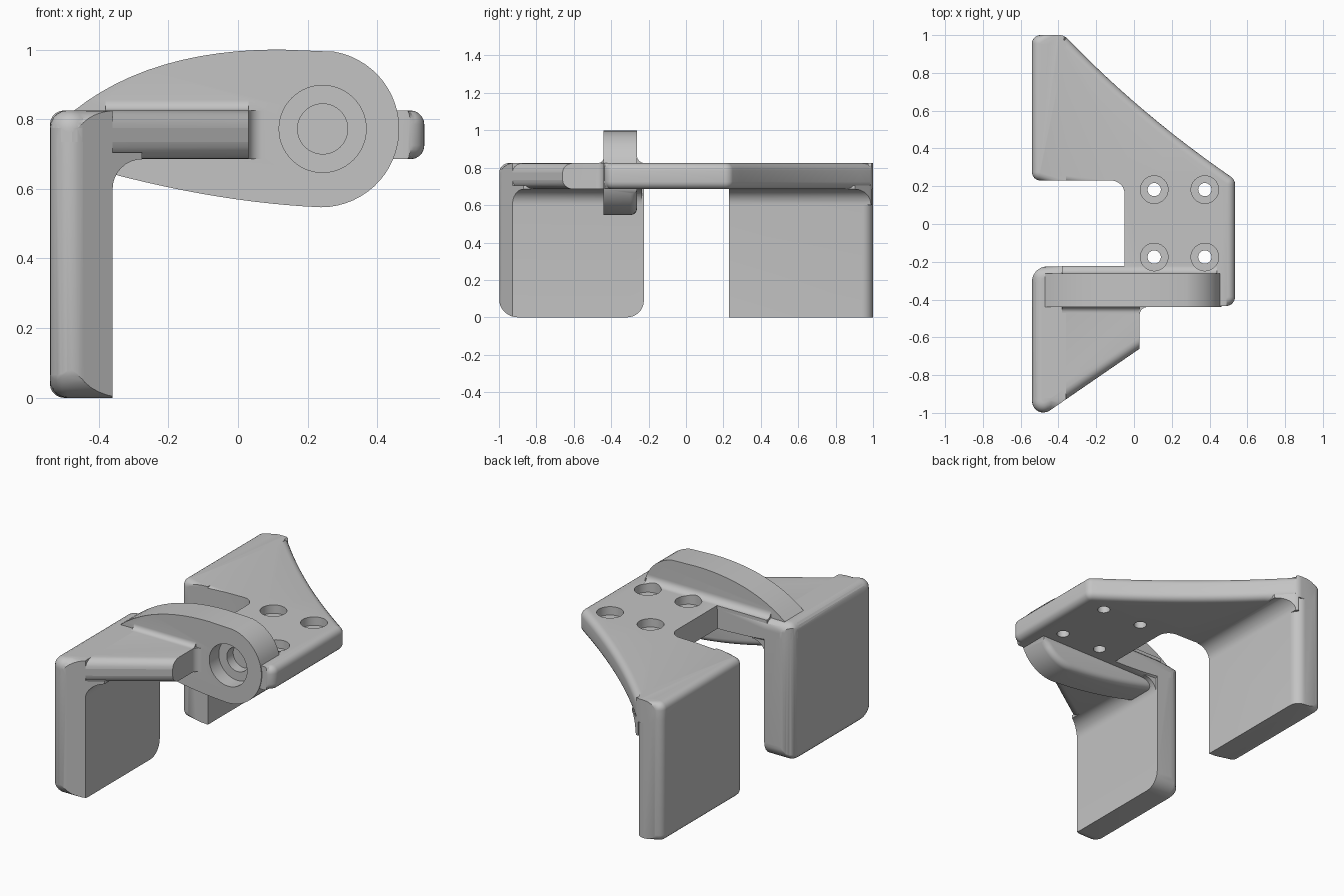
import bpy, bmesh, math
from mathutils import Vector

cube = bpy.data.objects.get("Cube")
if cube:
    bpy.data.objects.remove(cube, do_unlink=True)

grey = bpy.data.materials.new("plain grey")
grey.use_nodes = True
COLOUR = (0.55, 0.55, 0.55, 1)
grey.diffuse_color = COLOUR
grey.node_tree.nodes["Principled BSDF"].inputs["Base Color"].default_value = COLOUR


def rounded(corners, steps=8):
    """Outline from (u, v, radius) corners, each replaced by an arc."""
    out = []
    for i, (u, v, r) in enumerate(corners):
        p = Vector((u, v))
        if r == 0:
            out.append(p)
            continue
        a = (Vector(corners[i - 1][:2]) - p).normalized()
        b = (Vector(corners[(i + 1) % len(corners)][:2]) - p).normalized()
        half = a.angle(b) / 2
        centre = p + (a + b).normalized() * r / math.sin(half)
        start = p + a * r / math.tan(half) - centre
        end = p + b * r / math.tan(half) - centre
        sweep = start.angle_signed(end)
        for k in range(steps + 1):
            t = -sweep * k / steps
            c, s = math.cos(t), math.sin(t)
            out.append(centre + Vector((start.x * c - start.y * s, start.x * s + start.y * c)))
    return out


def bezier(a, ctrl, b, steps=12):
    a, ctrl, b = Vector(a), Vector(ctrl), Vector(b)
    return [a * (1 - t) ** 2 + ctrl * 2 * t * (1 - t) + b * t * t
            for t in (k / steps for k in range(steps + 1))]


def prism(name, outline, axis, lo, hi, bevel=0, where=None):
    """Extrude an outline along an axis and round the chosen rim edges."""
    place = {"x": lambda u, v, w: (w, u, v),
             "y": lambda u, v, w: (u, w, v),
             "z": lambda u, v, w: (u, v, w)}[axis]
    bm = bmesh.new()
    low, high = [[bm.verts.new(place(p[0], p[1], w)) for p in outline] for w in (lo, hi)]
    bm.faces.new(low)
    bm.faces.new(high)
    n = len(outline)
    for i in range(n):
        j = (i + 1) % n
        bm.faces.new((low[i], low[j], high[j], high[i]))
    bmesh.ops.recalc_face_normals(bm, faces=bm.faces)
    if bevel:
        k = "xyz".index(axis)
        rim = [e for e in bm.edges
               if abs(e.verts[0].co[k] - e.verts[1].co[k]) < 1e-5
               and where((e.verts[0].co + e.verts[1].co) / 2)]
        bmesh.ops.bevel(bm, geom=rim, offset=bevel, segments=5, profile=0.5,
                        affect='EDGES', clamp_overlap=False)
        bmesh.ops.recalc_face_normals(bm, faces=bm.faces)
    mesh = bpy.data.meshes.new(name)
    bm.to_mesh(mesh)
    bm.free()
    mesh.materials.append(grey)
    ob = bpy.data.objects.new(name, mesh)
    bpy.context.collection.objects.link(ob)
    return ob


def combine(target, other, operation):
    mod = target.modifiers.new("combine", 'BOOLEAN')
    mod.operation = operation
    mod.solver = 'EXACT'
    mod.object = other
    bpy.context.view_layer.objects.active = target
    bpy.ops.object.modifier_apply(modifier=mod.name)
    bpy.data.objects.remove(other, do_unlink=True)
    return target


def fillet(name, corner, su, sv, r, axis, lo, hi):
    """Concave strip filling an inside corner."""
    u, v = corner
    e = 0.02
    pts = [(u - su * e, v - sv * e), (u + su * r, v - sv * e)]
    for k in range(9):
        t = math.pi / 2 * k / 8
        pts.append((u + su * r * (1 - math.sin(t)), v + sv * r * (1 - math.cos(t))))
    pts.append((u - su * e, v + sv * r))
    return prism(name, pts, axis, lo, hi)


def disc(u, v, r, n=40):
    return [(u + r * math.cos(2 * math.pi * k / n), v + r * math.sin(2 * math.pi * k / n))
            for k in range(n)]


BOTTOM, TOP = 0.685, 0.825
OUT, INNER = -0.54, -0.36

# Rear mounting plate with its curved diagonal side
sweep = [(p.x, p.y, 0) for p in bezier((-0.37, 1), (0.03, 0.58), (0.535, 0.235))]
sweep[0] = (*sweep[0][:2], 0.06)
sweep[-1] = (*sweep[-1][:2], 0.05)
rear_plan = rounded([(OUT, 1, 0.045), *sweep, (0.535, -0.435, 0.05), (-0.05, -0.435, 0),
                     (-0.05, 0.23, 0.07), (OUT, 0.23, 0.045)])
plate = prism("bracket_body", rear_plan, "z", BOTTOM, TOP, 0.04,
              lambda p: p.x < -0.49 or p.x > 0.49 or (p.y > 0.24 and p.x > INNER))

# Rear leg
rear_leg = prism("rear_leg", rounded([(OUT, 1, 0.045), (INNER, 1, 0.06), (INNER, 0.23, 0),
                                      (OUT, 0.23, 0.045)]),
                 "z", 0, TOP, 0.04, lambda p: p.x < -0.49)

# Front arm, rounded along its outer and diagonal sides
front_plan = rounded([(OUT, -0.225, 0.08), (0.03, -0.225, 0), (0.03, -0.66, 0),
                      (OUT, -1.052, 0.06)])
front_arm = prism("front_arm", front_plan, "z", BOTTOM, TOP, 0.05,
                  lambda p: p.x < -0.46 or p.y < -0.67)

# Front leg, trimmed to the diagonal of the arm
front_leg = prism("front_leg", rounded([(-1, 0, 0.1), (-0.225, 0, 0.09),
                                        (-0.225, TOP, 0.06), (-1, TOP, 0.08)]),
                  "x", OUT, INNER, 0.05, lambda p: p.x < -0.5)
combine(front_leg, prism("trim", front_plan, "z", -0.1, 1.1), 'INTERSECT')

# Fillets under the arms
rear_web = fillet("rear_web", (INNER, BOTTOM), 1, -1, 0.085, "y", 0.23, 0.995)
combine(rear_web, prism("trim", rear_plan, "z", -0.1, 1.1), 'INTERSECT')
front_web = fillet("front_web", (INNER, BOTTOM), 1, -1, 0.085, "y", -1, -0.235)
combine(front_web, prism("trim", front_plan, "z", -0.1, 1.1), 'INTERSECT')

# Teardrop pivot boss
px, pz, pr = 0.238, 0.772, 0.225
nose = [(px + pr * math.cos(t), pz + pr * math.sin(t))
        for t in (math.radians(80 - 170 * k / 28) for k in range(29))]
boss_side = (bezier((-0.47, TOP), (-0.25, 1), (0.12, 1)) + nose
             + bezier((px, pz - pr), (-0.05, 0.56), (-0.37, 0.645))[1:] + [(-0.45, 0.7)])
boss = prism("pivot_boss", boss_side, "y", -0.44, -0.262, 0.035,
             lambda p: p.y > -0.3 and p.z < 0.66 and p.x > INNER)

# Fillets where the boss meets the plate and arm
blends = [fillet("rear_blend", (-0.262, TOP), 1, 1, 0.04, "x", -0.38, 0.44),
          fillet("front_blend", (-0.44, TOP), -1, 1, 0.03, "x", -0.38, 0.03),
          fillet("side_blend", (0.03, -0.44), 1, -1, 0.04, "z", BOTTOM, TOP)]

for part in [rear_leg, rear_web, front_arm, front_leg, front_web, boss, *blends]:
    combine(plate, part, 'UNION')

# Counterbored screw holes
for x in (0.107, 0.375):
    for y in (-0.175, 0.182):
        combine(plate, prism("screw_hole", disc(x, y, 0.035), "z", 0.6, 0.9), 'DIFFERENCE')
        combine(plate, prism("screw_seat", disc(x, y, 0.073), "z", 0.775, 0.95), 'DIFFERENCE')

# Stepped pivot bore
for radius, depth in ((0.125, -0.35), (0.072, -0.29)):
    combine(plate, prism("pivot_bore", disc(0.243, pz, radius, 56), "y", -0.5, depth),
            'DIFFERENCE')

# Smooth shading with crisp edges
bpy.ops.object.select_all(action='DESELECT')
plate.select_set(True)
bpy.context.view_layer.objects.active = plate
bpy.ops.object.shade_smooth_by_angle(angle=math.radians(30))
